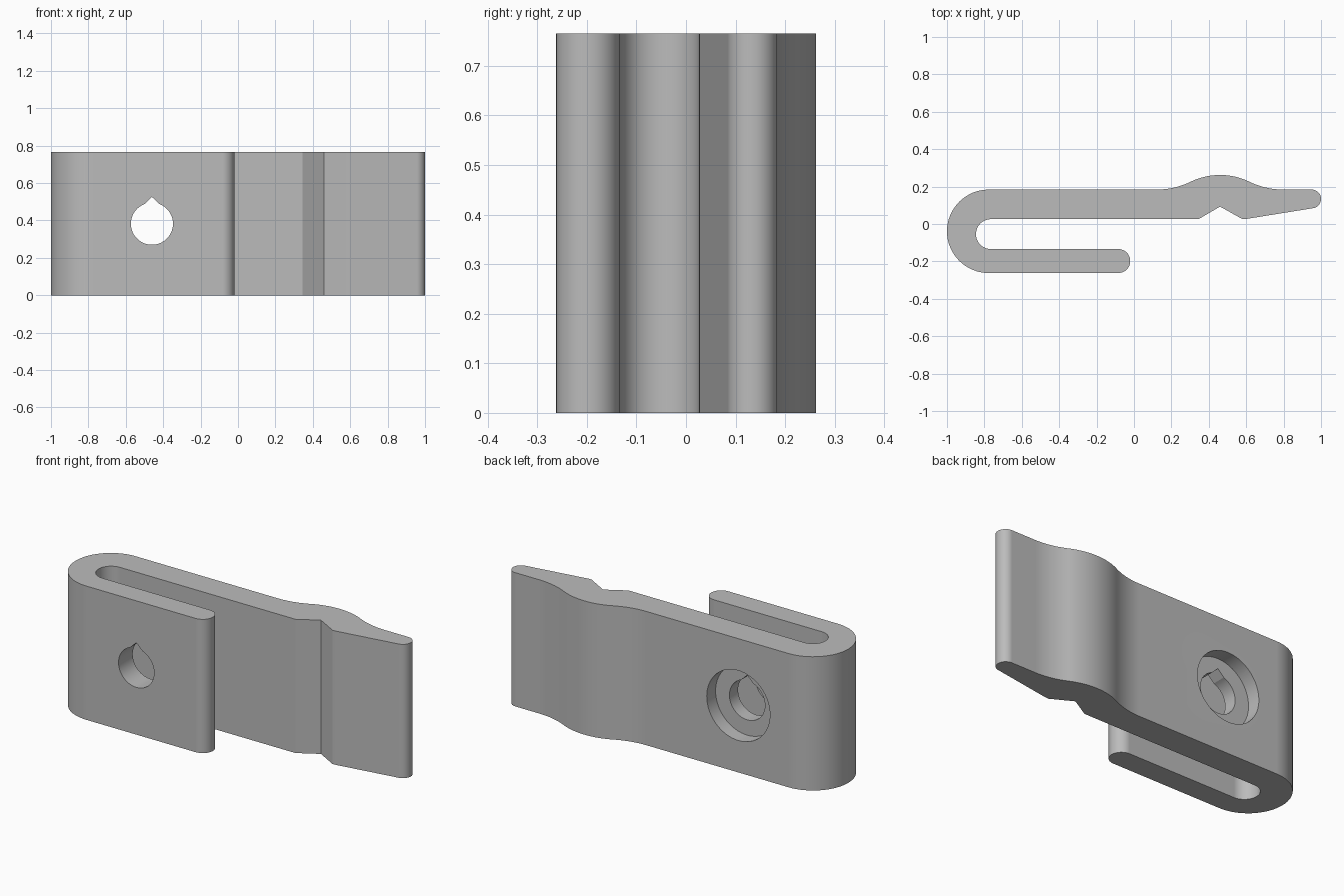
import bpy
import bmesh
from math import sin, cos, pi, radians, acos

if "Cube" in bpy.data.objects:
    bpy.data.objects.remove(bpy.data.objects["Cube"], do_unlink=True)

HEIGHT = 0.765
HOLE_X, HOLE_Z, HOLE_R = -0.46, 0.3825, 0.1125

grey = bpy.data.materials.new("plain grey")
grey.use_nodes = True
colour = (0.5, 0.5, 0.5, 1)
grey.diffuse_color = colour
grey.node_tree.nodes["Principled BSDF"].inputs["Base Color"].default_value = colour


def arc(cx, cy, r, start, end, steps=20):
    """Points along an arc, angles in degrees."""
    angles = [radians(start + (end - start) * i / steps) for i in range(steps + 1)]
    return [(cx + r * cos(a), cy + r * sin(a)) for a in angles]


def prism(name, points, offset):
    """Extrude a closed outline of 3D points along an offset."""
    bm = bmesh.new()
    face = bm.faces.new([bm.verts.new(p) for p in points])
    extruded = bmesh.ops.extrude_face_region(bm, geom=[face])["geom"]
    verts = [v for v in extruded if isinstance(v, bmesh.types.BMVert)]
    bmesh.ops.translate(bm, verts=verts, vec=offset)
    bmesh.ops.recalc_face_normals(bm, faces=bm.faces)
    mesh = bpy.data.meshes.new(name)
    bm.to_mesh(mesh)
    bm.free()
    obj = bpy.data.objects.new(name, mesh)
    bpy.context.collection.objects.link(obj)
    mesh.materials.append(grey)
    return obj


# Raised hump on the back: a crown arc blended into the arm by two fillets
arm_back, hump_x, hump_half, hump_h = 0.184, 0.46, 0.34, 0.078
radii_sum = (hump_half ** 2 / hump_h + hump_h) / 2
crown_r = 0.36
fillet_r = radii_sum - crown_r
sweep = acos(1 - hump_h / radii_sum) * 180 / pi
hump = arc(hump_x - hump_half, arm_back + fillet_r, fillet_r, -90, sweep - 90, 12)
hump += arc(hump_x, arm_back + hump_h - crown_r, crown_r, 90 + sweep, 90 - sweep, 20)[1:]
hump += arc(hump_x + hump_half, arm_back + fillet_r, fillet_r, -90 - sweep, -90, 12)[1:]

# Clip outline, clockwise from the back of the bend
outline = hump
outline += arc(0.95, 0.134, 0.05, 90, -81)
outline += [(0.60, 0.027), (0.58, 0.026), (0.46, 0.093), (0.345, 0.026)]
outline += arc(-0.765, -0.054, 0.08, 90, 270)
outline += arc(-0.084, -0.198, 0.064, 90, -90)
outline += arc(-0.777, -0.039, 0.223, 270, 90, 32)
clip = prism("clip_body", [(x, y, 0) for x, y in outline], (0, 0, HEIGHT))

# Keyed hole through both arms, and a counterbore in the back arm
keyhole = arc(HOLE_X, HOLE_Z, HOLE_R, 110, 430, 48) + [(HOLE_X, HOLE_Z + 0.143)]
bore = arc(HOLE_X, HOLE_Z, 0.2, 0, 360, 64)[:-1]
cutters = [
    prism("keyhole_cutter", [(x, -0.5, z) for x, z in keyhole], (0, 1, 0)),
    prism("counterbore_cutter", [(x, 0.104, z) for x, z in bore], (0, 0.4, 0)),
]

bpy.ops.object.select_all(action="DESELECT")
bpy.context.view_layer.objects.active = clip
clip.select_set(True)
for cutter in cutters:
    cutter.hide_render = True
    cut = clip.modifiers.new(cutter.name, "BOOLEAN")
    cut.operation = "DIFFERENCE"
    cut.solver = "EXACT"
    cut.object = cutter
    bpy.ops.object.modifier_apply(modifier=cut.name)
    bpy.data.objects.remove(cutter, do_unlink=True)

# Smooth curves with crisp edges and clean flats
bpy.ops.object.shade_smooth_by_angle(angle=radians(20))
flats = clip.modifiers.new("clean_flats", "WEIGHTED_NORMAL")
flats.keep_sharp = True
